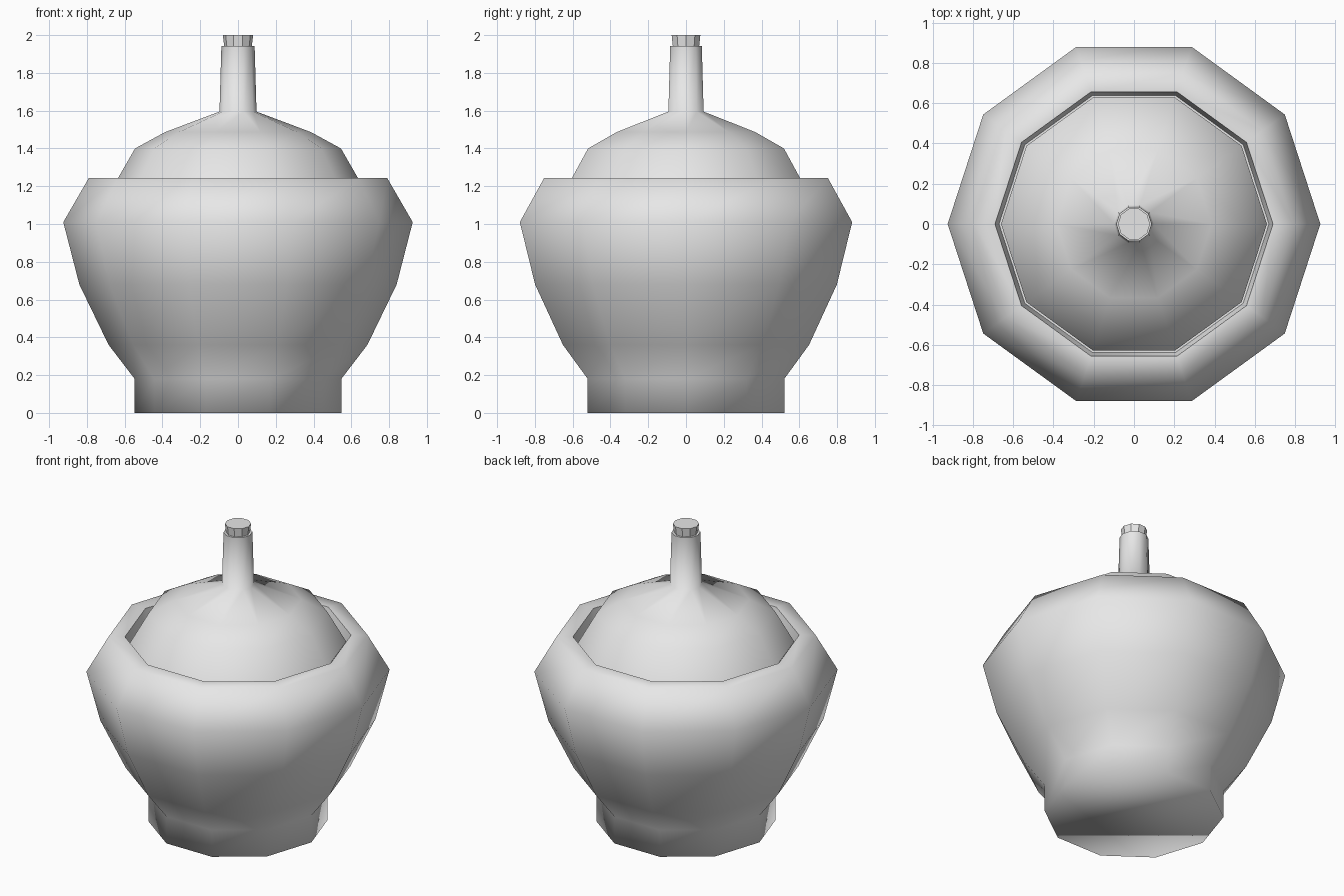
import bpy
import bmesh
from math import cos, sin, tau

SIDES = 10

cube = bpy.data.objects.get("Cube")
if cube:
    bpy.data.objects.remove(cube)

# One plain grey clay for everything
clay = bpy.data.materials.new("grey_clay")
clay.use_nodes = True
clay.diffuse_color = (0.8, 0.8, 0.8, 1)
clay.node_tree.nodes["Principled BSDF"].inputs["Base Color"].default_value = (0.8, 0.8, 0.8, 1)


def lathe(name, profile, sharp_rings=(), smooth=True):
    """Turn (radius, height) points, listed from bottom to top, into a capped solid."""
    bm = bmesh.new()
    rings = []
    for r, z in profile:
        rings.append([bm.verts.new((r * cos(tau * i / SIDES), r * sin(tau * i / SIDES), z))
                      for i in range(SIDES)])
    for low, high in zip(rings, rings[1:]):
        for i in range(SIDES):
            j = (i + 1) % SIDES
            bm.faces.new((low[i], low[j], high[j], high[i]))
    bm.faces.new(rings[0][::-1])
    bm.faces.new(rings[-1])
    for face in bm.faces:
        face.smooth = smooth
    for k in sharp_rings:
        for i in range(SIDES):
            bm.edges.get((rings[k][i], rings[k][(i + 1) % SIDES])).smooth = False
    mesh = bpy.data.meshes.new(name)
    bm.to_mesh(mesh)
    bm.free()
    mesh.materials.append(clay)
    obj = bpy.data.objects.new(name, mesh)
    bpy.context.collection.objects.link(obj)
    return obj


# Jar: foot, belly, shoulder, flat rim, then the recessed seat for the lid
lathe("jar_body", [
    (0.547, 0), (0.547, 0.18), (0.685, 0.36), (0.84, 0.68), (0.925, 1.01),
    (0.79, 1.243), (0.69, 1.243), (0.67, 1.15), (0.58, 1.15),
], sharp_rings=(6, 7))

# Domed lid flowing into a slender neck
lathe("lid", [
    (0.645, 1.152), (0.66, 1.2), (0.545, 1.4), (0.385, 1.487),
    (0.098, 1.595), (0.088, 1.943),
], sharp_rings=(1, 5))

# Faceted stopper on the neck
lathe("stopper", [(0.072, 1.93), (0.08, 2.0)], smooth=False)
